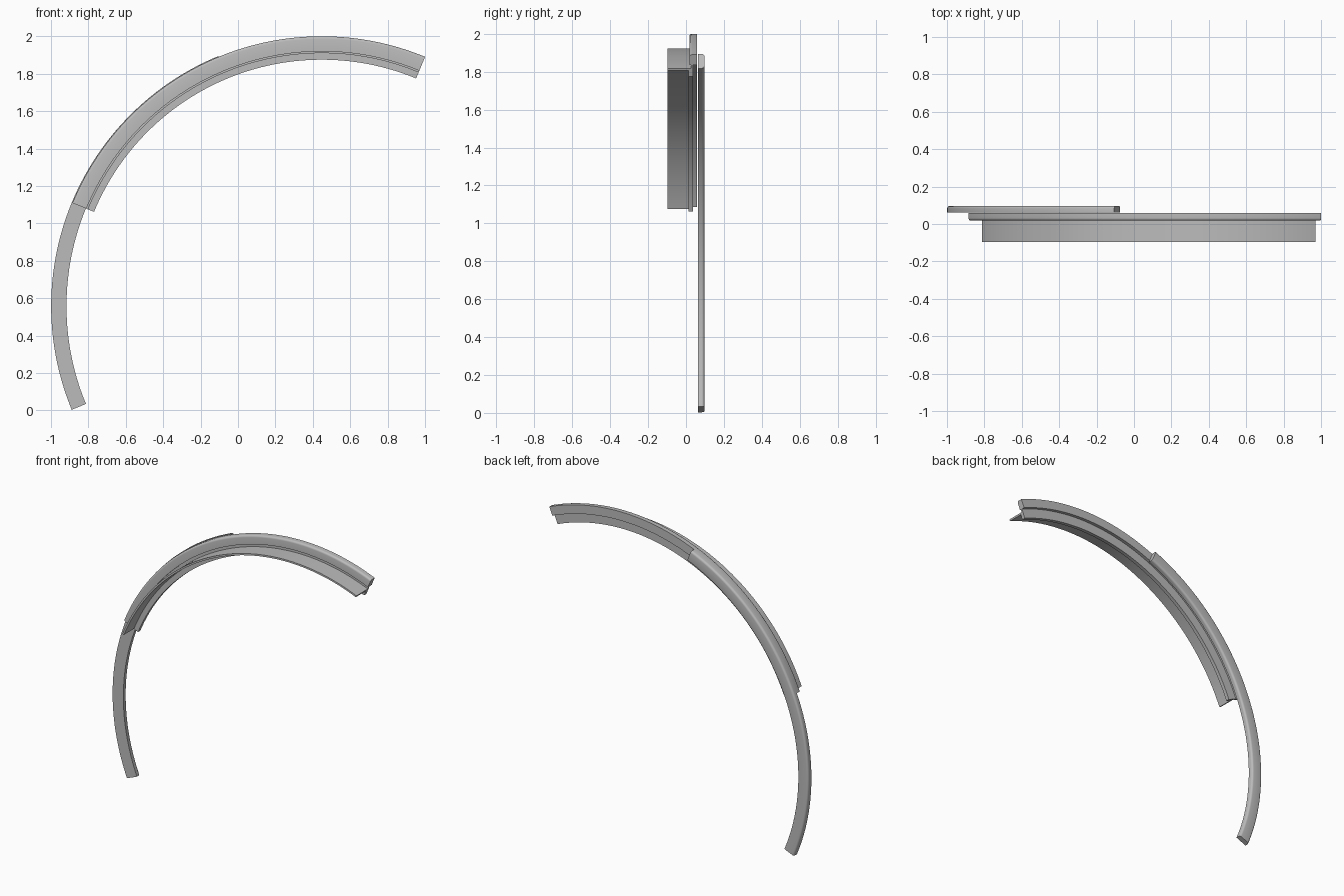
import bpy
import bmesh
import math
from mathutils import Vector

cube = bpy.data.objects.get("Cube")
if cube:
    bpy.data.objects.remove(cube, do_unlink=True)

CENTRE_X, CENTRE_Z = 0.448, 0.557
SEGMENTS = 64

grey = bpy.data.materials.new("plain grey")
grey.use_nodes = True
colour = (0.5, 0.5, 0.5, 1.0)
grey.diffuse_color = colour
grey.node_tree.nodes["Principled BSDF"].inputs["Base Color"].default_value = colour


def rounded(points, steps=4):
    """Turn (radius, depth, fillet) corners into a profile with rounded corners."""
    out = []
    for i, (r, y, fillet) in enumerate(points):
        corner = Vector((r, y))
        if not fillet:
            out.append(corner)
            continue
        before = Vector(points[i - 1][:2])
        after = Vector(points[(i + 1) % len(points)][:2])
        a = (before - corner).normalized() * fillet
        b = (after - corner).normalized() * fillet
        for k in range(steps + 1):
            t = k / steps * math.pi / 2
            out.append(corner + a * (1 - math.sin(t)) + b * (1 - math.cos(t)))
    return out


def arc_sweep(name, points, start, end):
    """Sweep a profile round the shared centre, between two angles in degrees."""
    profile = rounded(points)
    bm = bmesh.new()
    rings = []
    for i in range(SEGMENTS + 1):
        a = math.radians(start + (end - start) * i / SEGMENTS)
        rings.append([bm.verts.new((CENTRE_X + p.x * math.cos(a), p.y,
                                    CENTRE_Z + p.x * math.sin(a))) for p in profile])
    count = len(profile)
    for r0, r1 in zip(rings, rings[1:]):
        for j in range(count):
            k = (j + 1) % count
            bm.faces.new((r0[j], r0[k], r1[k], r1[j]))
    bm.faces.new(rings[0])
    bm.faces.new(rings[-1])
    bmesh.ops.recalc_face_normals(bm, faces=bm.faces)
    mesh = bpy.data.meshes.new(name)
    bm.to_mesh(mesh)
    bm.free()
    mesh.materials.append(grey)
    obj = bpy.data.objects.new(name, mesh)
    bpy.context.collection.objects.link(obj)
    bpy.ops.object.select_all(action='DESELECT')
    obj.select_set(True)
    bpy.context.view_layer.objects.active = obj
    bpy.ops.object.shade_smooth_by_angle(angle=math.radians(30))
    return obj


# Main trim: thin forward sleeve, outer flange, narrow groove and inner lip
arc_sweep("flanged_arc", [
    (1.353, -0.097, 0), (1.365, -0.097, 0), (1.365, 0.026, 0),
    (1.383, 0.026, 0), (1.383, 0.018, 0),
    (1.443, 0.018, 0.014), (1.443, 0.059, 0),
    (1.383, 0.059, 0), (1.383, 0.037, 0),
    (1.318, 0.037, 0), (1.318, 0.012, 0), (1.353, 0.012, 0),
], 67.5, 157.5)

# Overlapping rear strip with softened back edges
arc_sweep("rear_strip", [
    (1.365, 0.062, 0), (1.447, 0.062, 0),
    (1.447, 0.097, 0.014), (1.365, 0.097, 0.014),
], 112.5, 202.5)
